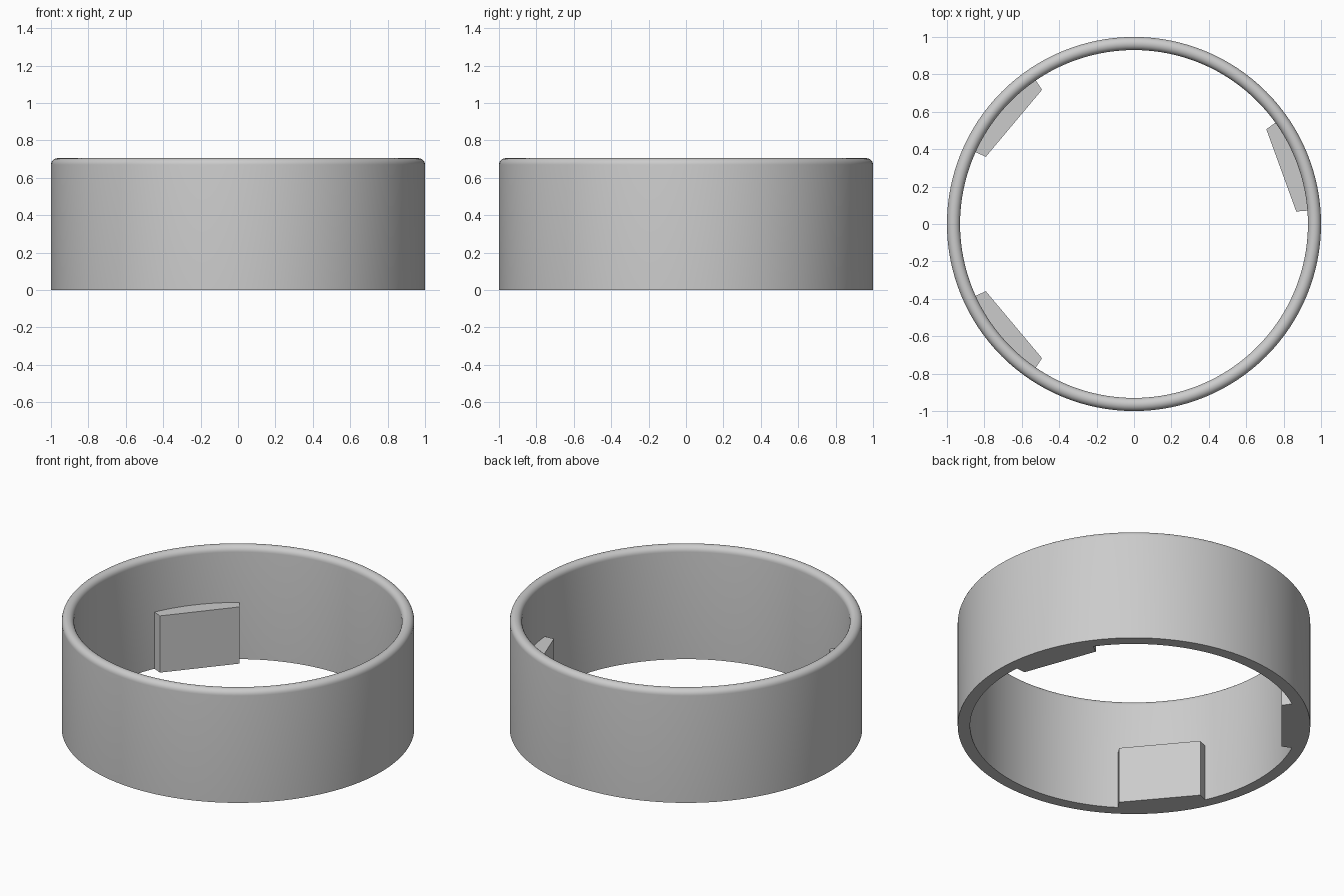
import bpy
import bmesh
from math import cos, sin, pi, radians

if "Cube" in bpy.data.objects:
    bpy.data.objects.remove(bpy.data.objects["Cube"], do_unlink=True)

OUTER, INNER, HEIGHT = 1.0, 0.93, 0.705
SEGMENTS = 128

grey = bpy.data.materials.new("light_grey")
grey.use_nodes = True
colour = (0.6, 0.6, 0.6, 1)
grey.diffuse_color = colour
grey.node_tree.nodes["Principled BSDF"].inputs["Base Color"].default_value = colour


def add_object(name, bm):
    bmesh.ops.recalc_face_normals(bm, faces=bm.faces)
    mesh = bpy.data.meshes.new(name)
    bm.to_mesh(mesh)
    bm.free()
    mesh.materials.append(grey)
    obj = bpy.data.objects.new(name, mesh)
    bpy.context.collection.objects.link(obj)
    return obj


# Ring: flat bottom edge, rounded top edge, profile spun around z
mid, r = (OUTER + INNER) / 2, (OUTER - INNER) / 2
profile = [(OUTER, 0)]
profile += [(mid + r * cos(pi * i / 12), HEIGHT - r + r * sin(pi * i / 12)) for i in range(13)]
profile += [(INNER, 0)]
bm = bmesh.new()
verts = [bm.verts.new((x, 0, z)) for x, z in profile]
edges = [bm.edges.new((a, b)) for a, b in zip(verts, verts[1:] + verts[:1])]
bmesh.ops.spin(bm, geom=verts + edges, cent=(0, 0, 0), axis=(0, 0, 1),
               angle=2 * pi, steps=SEGMENTS, use_merge=True)
bmesh.ops.remove_doubles(bm, verts=bm.verts, dist=0.0001)
ring = add_object("ring", bm)
bpy.ops.object.select_all(action="DESELECT")
ring.select_set(True)
bpy.context.view_layer.objects.active = ring
bpy.ops.object.shade_smooth_by_angle(angle=radians(35))


# Inner lugs: flat inner face, radial sides, curved back buried in the wall
def add_lug(name, angle, half=15.6, inner=0.87, back=0.95, height=0.355):
    outline = [(inner, -half)] + [(back, half * i / 6) for i in range(-6, 7)] + [(inner, half)]
    bm = bmesh.new()
    base = bm.faces.new([bm.verts.new((d * cos(radians(angle + a)), d * sin(radians(angle + a)), 0))
                         for d, a in outline])
    top = bmesh.ops.extrude_face_region(bm, geom=[base], use_keep_orig=True)["geom"]
    bmesh.ops.translate(bm, vec=(0, 0, height),
                        verts=[v for v in top if isinstance(v, bmesh.types.BMVert)])
    add_object(name, bm)


for name, angle in (("left_lug", 20), ("back_right_lug", 140), ("front_right_lug", 220)):
    add_lug(name, angle)
